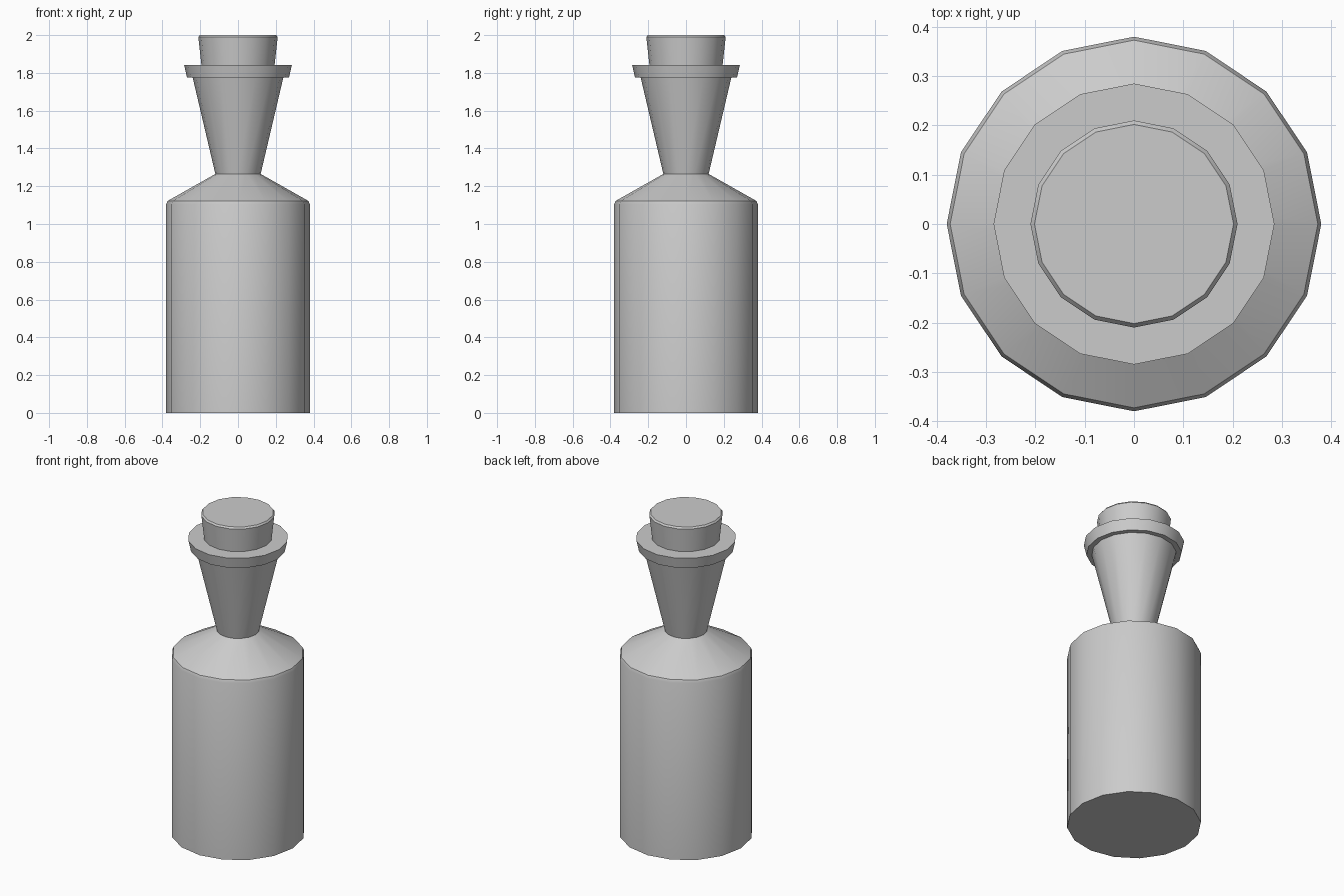
import bpy, bmesh, math

if "Cube" in bpy.data.objects:
    bpy.data.objects.remove(bpy.data.objects["Cube"])

SIDES = 16


def lathe(name, profile):
    """Spin an (r, z) profile into a closed faceted solid with smooth sides."""
    bm = bmesh.new()
    rings = []
    for r, z in profile:
        rings.append([bm.verts.new((r * math.cos(2 * math.pi * i / SIDES),
                                    r * math.sin(2 * math.pi * i / SIDES), z))
                      for i in range(SIDES)])
    for a, b in zip(rings, rings[1:]):
        for i in range(SIDES):
            j = (i + 1) % SIDES
            bm.faces.new((a[i], a[j], b[j], b[i]))
    bm.faces.new(rings[0][::-1])
    bm.faces.new(rings[-1])
    mesh = bpy.data.meshes.new(name)
    bm.to_mesh(mesh)
    bm.free()
    obj = bpy.data.objects.new(name, mesh)
    bpy.context.collection.objects.link(obj)
    bpy.ops.object.select_all(action='DESELECT')
    obj.select_set(True)
    bpy.context.view_layer.objects.active = obj
    bpy.ops.object.shade_smooth_by_angle(angle=math.radians(35))
    return obj


# Bottle: straight body, sloped shoulder, flaring neck and stepped lip
lathe("bottle", [(0.38, 0), (0.38, 1.105), (0.373, 1.122), (0.12, 1.265),
                 (0.24, 1.775), (0.27, 1.775), (0.285, 1.842), (0.195, 1.842)])

# Tapered stopper with a small bevel on its top edge
lathe("stopper", [(0.193, 1.835), (0.21, 1.99), (0.202, 2.0)])
